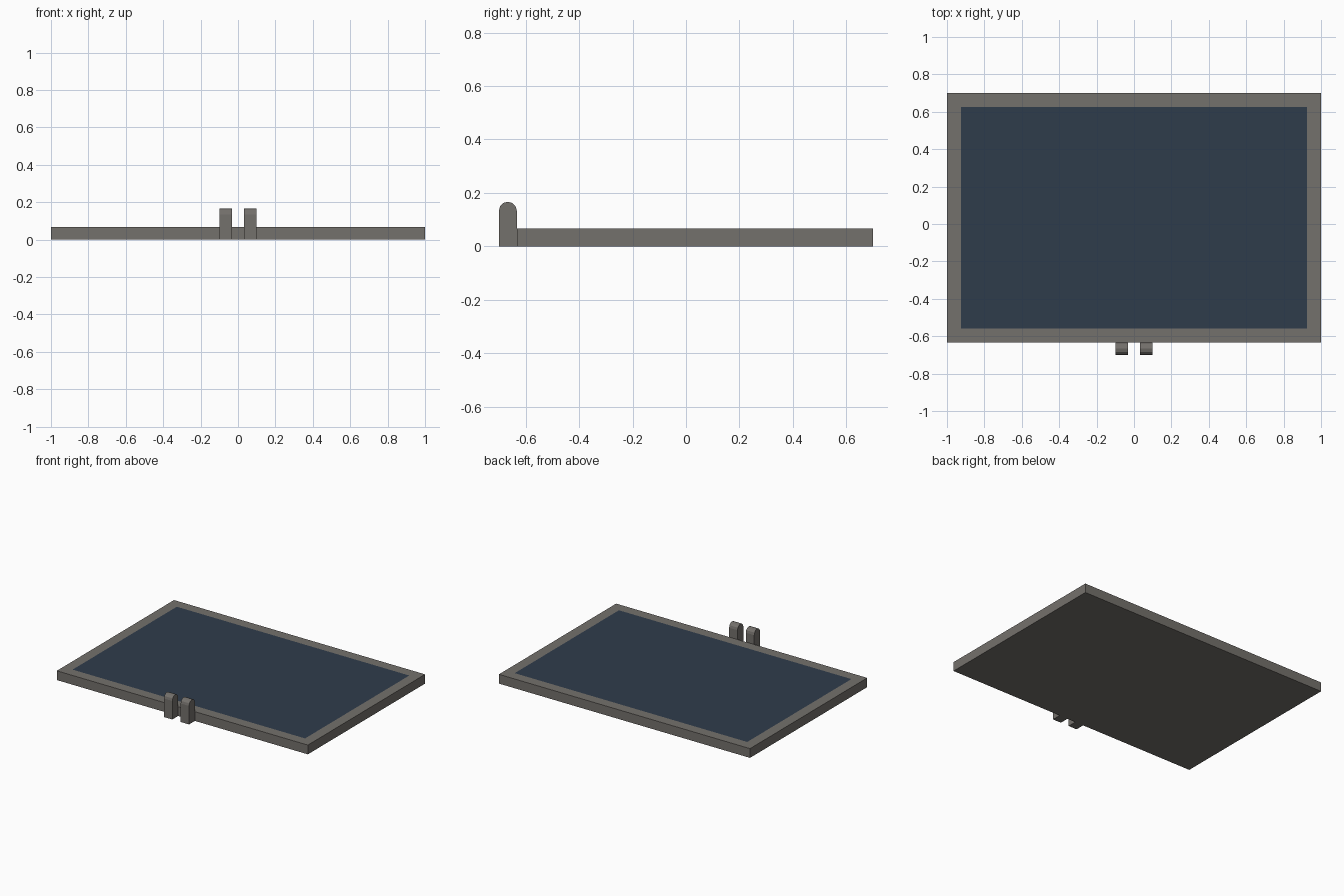
import bpy, bmesh, math

if "Cube" in bpy.data.objects:
    bpy.data.objects.remove(bpy.data.objects["Cube"])


def material(name, rgb):
    m = bpy.data.materials.new(name)
    m.diffuse_color = (*rgb, 1)
    m.use_nodes = True
    m.node_tree.nodes["Principled BSDF"].inputs["Base Color"].default_value = m.diffuse_color
    return m


GREY = material("warm_grey", (0.175, 0.164, 0.150))
BLUE = material("dark_slate_blue", (0.028, 0.045, 0.071))
U = 1 / 15  # slab thickness and lug width


def finish(bm, name, mats):
    bmesh.ops.recalc_face_normals(bm, faces=bm.faces[:])
    me = bpy.data.meshes.new(name)
    bm.to_mesh(me)
    bm.free()
    for m in mats:
        me.materials.append(m)
    ob = bpy.data.objects.new(name, me)
    bpy.context.collection.objects.link(ob)
    return ob


# Flat lid slab with a flush blue field inset in the top face
bm = bmesh.new()
bmesh.ops.create_cube(bm, size=1)
bmesh.ops.scale(bm, vec=(2, 20 * U, U), verts=bm.verts[:])
bmesh.ops.translate(bm, vec=(0, U / 2, U / 2), verts=bm.verts[:])
bm.normal_update()
top = max(bm.faces, key=lambda f: f.normal.z)
bmesh.ops.inset_region(bm, faces=[top], thickness=0.074, use_even_offset=True)
top.material_index = 1
finish(bm, "lid_panel", [GREY, BLUE])


# Hinge lugs: upright blocks with rounded tops, extruded along x
def lug(name, x0):
    r, yc, zc = U / 2, -0.7 + U / 2, 2 * U
    pts = [(yc - r, 0), (yc + r, 0)]
    pts += [(yc + r * math.cos(a), zc + r * math.sin(a))
            for a in (math.pi * i / 6 for i in range(7))]
    bm = bmesh.new()
    face = bm.faces.new([bm.verts.new((x0, y, z)) for y, z in pts])
    ext = bmesh.ops.extrude_face_region(bm, geom=[face], use_keep_orig=True)
    verts = [g for g in ext["geom"] if isinstance(g, bmesh.types.BMVert)]
    bmesh.ops.translate(bm, vec=(U, 0, 0), verts=verts)
    finish(bm, name, [GREY])


lug("left_hinge_lug", -1.5 * U)
lug("right_hinge_lug", 0.5 * U)
